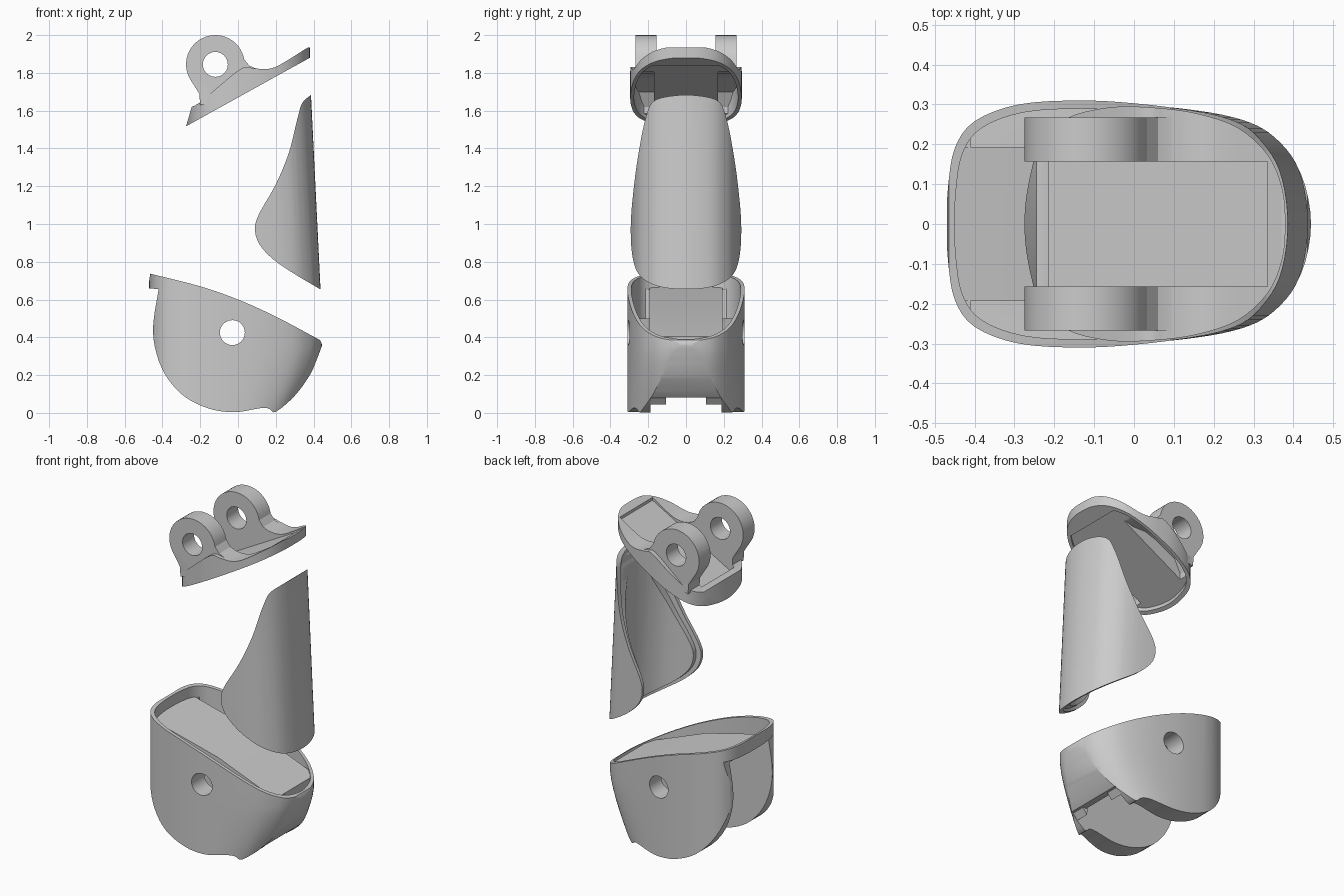
import bpy, bmesh, math

if "Cube" in bpy.data.objects:
    bpy.data.objects.remove(bpy.data.objects["Cube"])


def spline(pts, n=5, closed=False):
    """Catmull-Rom curve through 2D points."""
    out, m = [], len(pts)
    for i in range(m if closed else m - 1):
        if closed:
            p = [pts[(i + k - 1) % m] for k in range(4)]
        else:
            p = [pts[min(max(i + k - 1, 0), m - 1)] for k in range(4)]
        for s in range(n):
            t = s / n
            out.append(tuple(0.5 * (2 * p[1][a] + (p[2][a] - p[0][a]) * t
                       + (2 * p[0][a] - 5 * p[1][a] + 4 * p[2][a] - p[3][a]) * t * t
                       + (3 * p[1][a] - p[0][a] - 3 * p[2][a] + p[3][a]) * t ** 3) for a in (0, 1)))
    if not closed:
        out.append(tuple(pts[-1]))
    return out


def mirrored(half):
    return half + [(x, -y) for x, y in reversed(half) if y > 1e-6]


def prism(name, pts, axis, lo, hi):
    """Extrude xz points along y, or xy points along z."""
    lo, hi = min(lo, hi), max(lo, hi)
    bm = bmesh.new()
    place = (lambda p, h: (p[0], h, p[1])) if axis == 'y' else (lambda p, h: (p[0], p[1], h))
    a = [bm.verts.new(place(p, lo)) for p in pts]
    b = [bm.verts.new(place(p, hi)) for p in pts]
    bm.faces.new(a)
    bm.faces.new(b[::-1])
    for i in range(len(pts)):
        j = (i + 1) % len(pts)
        bm.faces.new((a[j], a[i], b[i], b[j]))
    bmesh.ops.recalc_face_normals(bm, faces=bm.faces)
    me = bpy.data.meshes.new(name)
    bm.to_mesh(me)
    bm.free()
    ob = bpy.data.objects.new(name, me)
    bpy.context.collection.objects.link(ob)
    return ob


def boolean(ob, tool, op):
    m = ob.modifiers.new(op, 'BOOLEAN')
    m.object, m.operation, m.solver = tool, op, 'EXACT'
    bpy.context.view_layer.objects.active = ob
    bpy.ops.object.modifier_apply(modifier=m.name)
    bpy.data.objects.remove(tool)
    return ob


def cut(ob, tool): return boolean(ob, tool, 'DIFFERENCE')
def clip(ob, tool): return boolean(ob, tool, 'INTERSECT')
def join(ob, tool): return boolean(ob, tool, 'UNION')


def circle(cx, cz, r, n=32, a0=0, a1=360):
    step = (a1 - a0) / (n if a1 - a0 == 360 else n - 1)
    return [(cx + r * math.cos(math.radians(a0 + step * i)),
             cz + r * math.sin(math.radians(a0 + step * i))) for i in range(n)]


def smooth(ob):
    bpy.ops.object.select_all(action='DESELECT')
    ob.select_set(True)
    bpy.context.view_layer.objects.active = ob
    bpy.ops.object.shade_smooth_by_angle(angle=math.radians(25))


# Lower cup: side profile clipped by the plan outline
def cup_plan(s=0.0):
    half = [(-0.47, 0), (-0.467, 0.09), (-0.45, 0.19), (-0.4, 0.258), (-0.29, 0.3), (-0.14, 0.31),
            (0, 0.303), (0.15, 0.283), (0.28, 0.247), (0.36, 0.2), (0.42, 0.125), (0.445, 0)]
    return spline(mirrored([(x * (1 - s / 0.46), y * (1 - s / 0.3)) for x, y in half]), 4, True)


def taper_front(ob):
    """Draw the front of the plan in towards the bottom."""
    bm = bmesh.new()
    bm.from_mesh(ob.data)
    for k in range(8):
        bmesh.ops.bisect_plane(bm, geom=bm.verts[:] + bm.edges[:] + bm.faces[:],
                               plane_co=(0, 0, 0.05 * k), plane_no=(0, 0, 1))
    for v in bm.verts:
        d = min(max(0.36 - v.co.z, 0), 0.36) / 0.36
        if v.co.x > 0:
            v.co.x *= 1 - 0.33 * d ** 1.5
    bm.to_mesh(ob.data)
    bm.free()
    return ob


rim = spline([(0.435, 0.385), (0.2, 0.51), (0, 0.6), (-0.2, 0.67), (-0.465, 0.737)])
belly = spline([(-0.42, 0.655), (-0.45, 0.43), (-0.405, 0.24), (-0.3, 0.1), (-0.16, 0.025), (-0.02, 0.004),
                (0.12, 0.025), (0.165, 0.022), (0.2, 0.006), (0.3, 0.09), (0.38, 0.2), (0.42, 0.29), (0.446, 0.36)])
cup = prism("lower_cup", rim + [(-0.475, 0.66)] + belly, 'y', -0.4, 0.4)
clip(cup, taper_front(prism("plan", cup_plan(), 'z', -0.2, 1)))
# recess inside the rim: deep gutters at the sides, a raised sloping deck in the middle
recess = prism("recess", [(-0.6, 0.68), (-0.41, 0.655), (-0.41, 0.5), (0.0, 0.5), (0.3, 0.37), (0.6, 0.24),
                          (0.6, 1), (-0.6, 1)], 'y', -0.4, 0.4)
clip(recess, prism("plan", cup_plan(0.02), 'z', -0.2, 1.5))
cut(recess, prism("deck", [(-0.7, 0.70), (-0.45, 0.668), (0, 0.555), (0.385, 0.405), (0.385, 0.1), (-0.7, 0.1)],
                  'y', -0.193, 0.193))
cut(cup, recess)
# open slot between the cheeks, under the deck
cut(cup, prism("slot", [(-0.6, 0.65), (-0.44, 0.64), (0, 0.525), (0.33, 0.385), (0.345, 0.3), (0.315, 0.19),
                        (0.255, 0.083), (0.6, 0.08), (0.6, -0.2), (-0.6, -0.2)], 'y', -0.187, 0.187))
cut(cup, prism("pin_hole", circle(-0.03, 0.425, 0.066), 'y', -0.5, 0.5))
# small tabs at the lower edge of the front wall
for s in (-1, 1):
    tab = [(0.25, 0.045), (0.245, 0.09), (0.275, 0.1), (0.28, 0.08)]
    join(cup, prism("tab", tab, 'y', s * 0.105, s * 0.195))
smooth(cup)


# Middle cover: tilted channel clipped by a side profile
def channel(t):
    half = [(-0.2, 0.302), (0, 0.30), (0.15, 0.288), (0.28, 0.262), (0.36, 0.218), (0.42, 0.135), (0.442, 0)]
    pts = mirrored([(x - t if x > -0.2 else x - 3 * t, max(y - t, 0)) for x, y in half])
    ob = prism("channel", spline(pts, 5), 'z', 0.5 - t, 1.8 + t)
    for v in ob.data.vertices:
        v.co.x -= 0.049 * (v.co.z - 0.55)
    return ob


edge = spline([(0.435, 0.655), (0.3, 0.735), (0.19, 0.81), (0.115, 0.89), (0.09, 0.97), (0.11, 1.05),
               (0.2, 1.21), (0.27, 1.38), (0.315, 1.56), (0.34, 1.64), (0.385, 1.682)])


def side_clip(dx):
    pts = [(x + dx, z) for x, z in edge]
    return prism("side", pts + [(0.7, 1.70), (0.7, 0.62)], 'y', -0.5, 0.5)


cover = clip(cut(channel(0), channel(0.018)), side_clip(0))
liner = clip(cut(channel(0.012), channel(0.042)), side_clip(0.03))
join(cover, liner)
cover.name = "middle_cover"
smooth(cover)


# Upper bracket: sloped base with two lugs
def under(x): return 1.52 + 0.554 * (x + 0.27)


def base_plan(s=0.0):
    half = [(-0.275, 0), (-0.265, 0.1), (-0.235, 0.2), (-0.17, 0.265), (-0.06, 0.293), (0.05, 0.292),
            (0.16, 0.277), (0.26, 0.242), (0.335, 0.175), (0.372, 0.09), (0.38, 0)]
    return spline(mirrored([(0.055 + (x - 0.055) * (1 - s / 0.3), y * (1 - s / 0.3)) for x, y in half]), 4, True)


top = spline([(-0.245, 1.62), (-0.2, 1.645), (-0.1, 1.73), (0.02, 1.825), (0.08, 1.825), (0.15, 1.82),
              (0.22, 1.842), (0.37, 1.935)], 4)
bracket = prism("upper_bracket", [(-0.275, under(-0.275))] + top + [(0.385, 1.935), (0.385, under(0.385))],
                'y', -0.4, 0.4)
clip(bracket, prism("plan", base_plan(), 'z', 1.3, 2.2))
lug = circle(-0.12, 1.845, 0.155, 28, 10, 215) + [(-0.205, 1.69), (-0.2, 1.63), (-0.1, 1.65),
                                                 (0.1, 1.76), (0.1, 1.821), (0.06, 1.838)]
for s in (-1, 1):
    join(bracket, prism("lug", lug, 'y', s * 0.15, s * 0.267))
# channel between the lugs, leaving a thin floor
cut(bracket, prism("slot", [(-0.5, 1.635), (-0.215, 1.635), (-0.215, under(-0.215) + 0.04),
                            (0.335, under(0.335) + 0.04), (0.335, 2.2), (-0.5, 2.2)], 'y', -0.157, 0.157))
# shallow hollow underneath, deeper below each lug
h = prism("hollow", [(-0.5, under(-0.5) + 0.02), (0.3, under(0.3) + 0.02), (0.3, 1.2), (-0.5, 1.2)],
          'y', -0.4, 0.4)
for s in (-1, 1):
    join(h, prism("pocket", [(-0.19, 1.45), (-0.19, 1.62), (-0.15, 1.7), (-0.08, 1.735), (-0.02, 1.768),
                             (0.06, 1.795), (0.15, 1.795), (0.21, 1.81), (0.21, 1.5)], 'y', s * 0.17, s * 0.35))
cut(bracket, clip(h, prism("plan", base_plan(0.02), 'z', 1.1, 2.3)))
cut(bracket, prism("pin_hole", circle(-0.12, 1.845, 0.066), 'y', -0.5, 0.5))
smooth(bracket)
